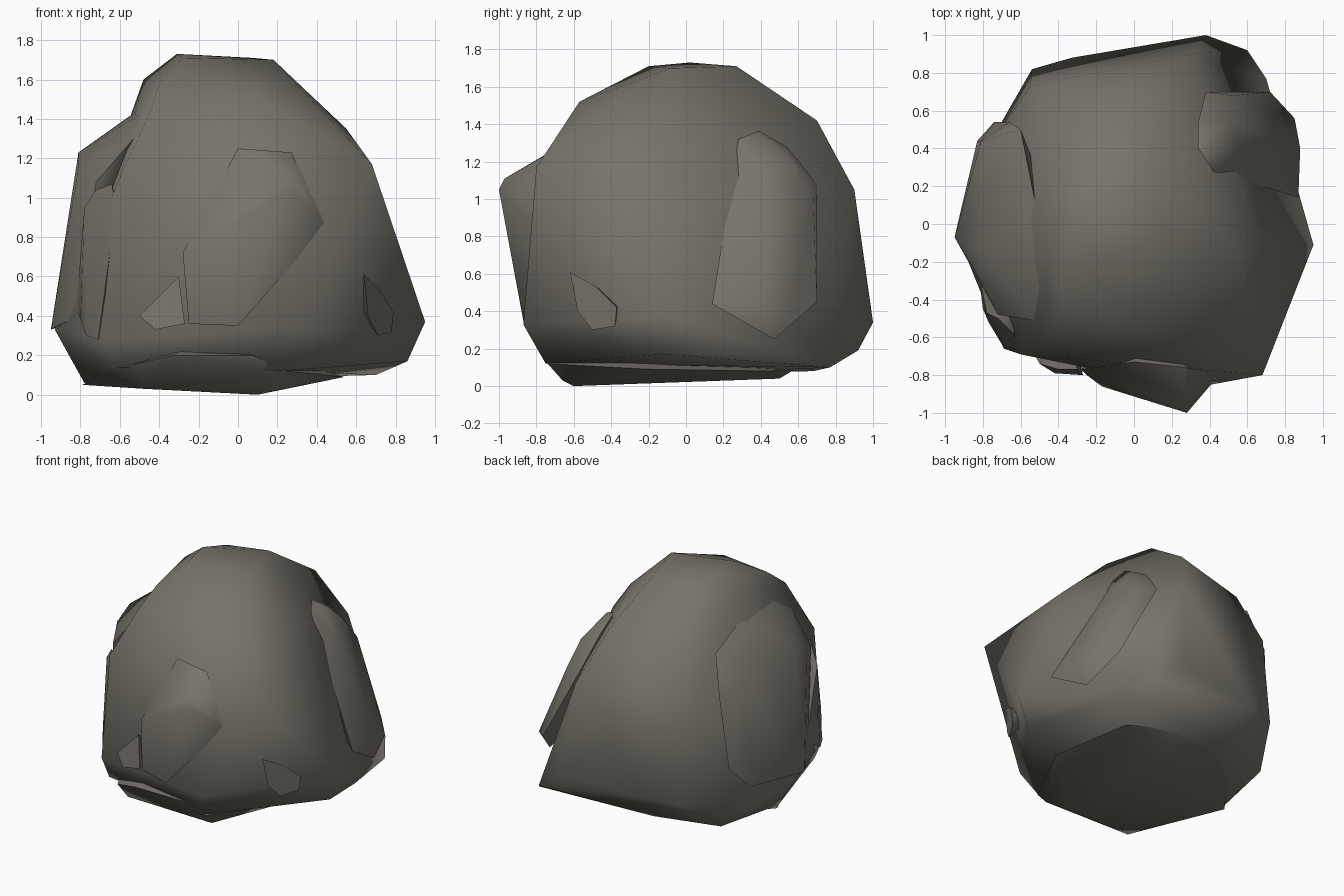
import bpy, bmesh, math

# One warm grey stone colour for every part
stone = bpy.data.materials.new("warm grey stone")
stone.diffuse_color = (0.18, 0.172, 0.142, 1)


def chunk(name, pts, angle=65):
    """A faceted stone lump: the convex hull of a few corner points."""
    bm = bmesh.new()
    for p in pts:
        bm.verts.new(p)
    res = bmesh.ops.convex_hull(bm, input=bm.verts)
    loose = {g for g in res["geom_interior"] if isinstance(g, bmesh.types.BMVert)}
    bmesh.ops.delete(bm, geom=[v for v in loose if v.is_valid], context='VERTS')
    bmesh.ops.recalc_face_normals(bm, faces=bm.faces)
    me = bpy.data.meshes.new(name)
    bm.to_mesh(me)
    bm.free()
    ob = bpy.data.objects.new(name, me)
    bpy.context.collection.objects.link(ob)
    me.materials.append(stone)
    bpy.ops.object.select_all(action='DESELECT')
    ob.select_set(True)
    bpy.context.view_layer.objects.active = ob
    bpy.ops.object.shade_smooth_by_angle(angle=math.radians(angle))
    return ob


# Main boulder, listed from the crown down to the underside
chunk("boulder_body", [
    (-.31, .02, 1.73), (-.28, -.2, 1.71), (.18, -.08, 1.70), (.07, .27, 1.71), (-.27, .25, 1.67),
    (-.48, .05, 1.60), (-.40, -.41, 1.58), (-.44, -.57, 1.45), (.08, -.57, 1.52),
    (.16, .70, 1.42), (-.38, .65, 1.32),
    (.55, -.12, 1.35), (.66, -.07, 1.17), (-.60, -.69, 1.10), (.68, -.80, 1.17),
    (.30, .90, 1.05), (-.55, .73, 1.0),
    (-.93, -.07, .33), (-.69, -.66, .28), (.30, -.87, .33), (.95, -.11, .37),
    (.38, 1.0, .34), (-.33, .88, .32), (-.54, .82, .30), (-.81, .35, .20),
    (-.64, -.64, .14), (.22, -.75, .12), (.86, -.12, .17), (.85, .20, .17),
    (.60, .92, .19), (.70, .77, .10), (-.68, .55, .08), (-.20, .68, .08), (-.78, 0, .06)])

# Flat slab under the boulder
chunk("base_slab", [
    (.10, -.60, 0), (-.48, -.64, .03), (.24, -.66, .03), (.10, .50, .04), (-.79, .03, .05),
    (.54, -.20, .09), (.45, .45, .08), (-.40, .58, .09), (.10, .60, .10),
    (-.50, -.74, .16), (-.33, -.78, .20), (.07, -.78, .20), (.25, -.74, .12),
    (-.60, -.55, .14), (-.1, -.5, .3)])

# Jutting wedge on the front face
chunk("front_wedge", [
    (.28, -1.0, 1.05), (.26, -.97, 1.11), (.27, -.76, 1.23), (0, -.73, 1.25), (.45, -.80, .86),
    (.0, -.87, .35), (-.25, -.80, .36), (-.28, -.77, .72), (-.17, -.86, .50), (.1, -.5, .8)])

# Low knob beside the wedge
chunk("front_knob", [
    (-.42, -.79, .33), (-.27, -.80, .36), (-.50, -.74, .40), (-.40, -.77, .50),
    (-.30, -.77, .60), (-.35, -.5, .45)])

# Broad shoulder on the left side
chunk("left_shoulder", [
    (-.81, .15, 1.22), (-.81, -.15, 1.23), (-.81, -.30, 1.15), (-.60, .50, 1.36), (-.57, .0, 1.40),
    (-.48, -.10, 1.46), (-.47, -.35, 1.44), (-.53, -.51, 1.30), (-.66, .54, 1.05),
    (-.81, .44, 1.15), (-.83, .44, .60), (-.74, .54, .53), (-.83, .41, .37),
    (-.95, -.07, .33), (-.82, -.30, .40), (-.72, -.48, 1.08), (-.4, 0, .8)])

# Upright lump at the front left corner
chunk("left_corner_lump", [
    (-.80, -.45, .38), (-.78, -.47, .95), (-.72, -.50, 1.04), (-.64, -.58, 1.07),
    (-.62, -.65, .95), (-.71, -.62, .28), (-.77, -.52, .30), (-.68, -.66, .50), (-.5, -.3, .6),
    (-.82, -.28, .45)])

# Tall lump on the right side, toward the back
chunk("right_back_lump", [
    (.34, .40, 1.36), (.40, .38, 1.36), (.34, .54, 1.28), (.41, .50, 1.29), (.56, .38, 1.13),
    (.50, .55, 1.20), (.42, .28, 1.32), (.53, .68, 1.02), (.38, .70, 1.08), (.85, .56, .40),
    (.72, .70, .45), (.88, .40, .45), (.85, .22, .42), (.82, .47, .25), (.87, .14, .44),
    (.5, .3, .7)])

# Small chip low on the right
chunk("right_chip", [
    (.64, -.62, .61), (.72, -.48, .53), (.79, -.37, .42), (.78, -.38, .32), (.71, -.50, .30),
    (.66, -.58, .40), (.6, -.35, .45)])
